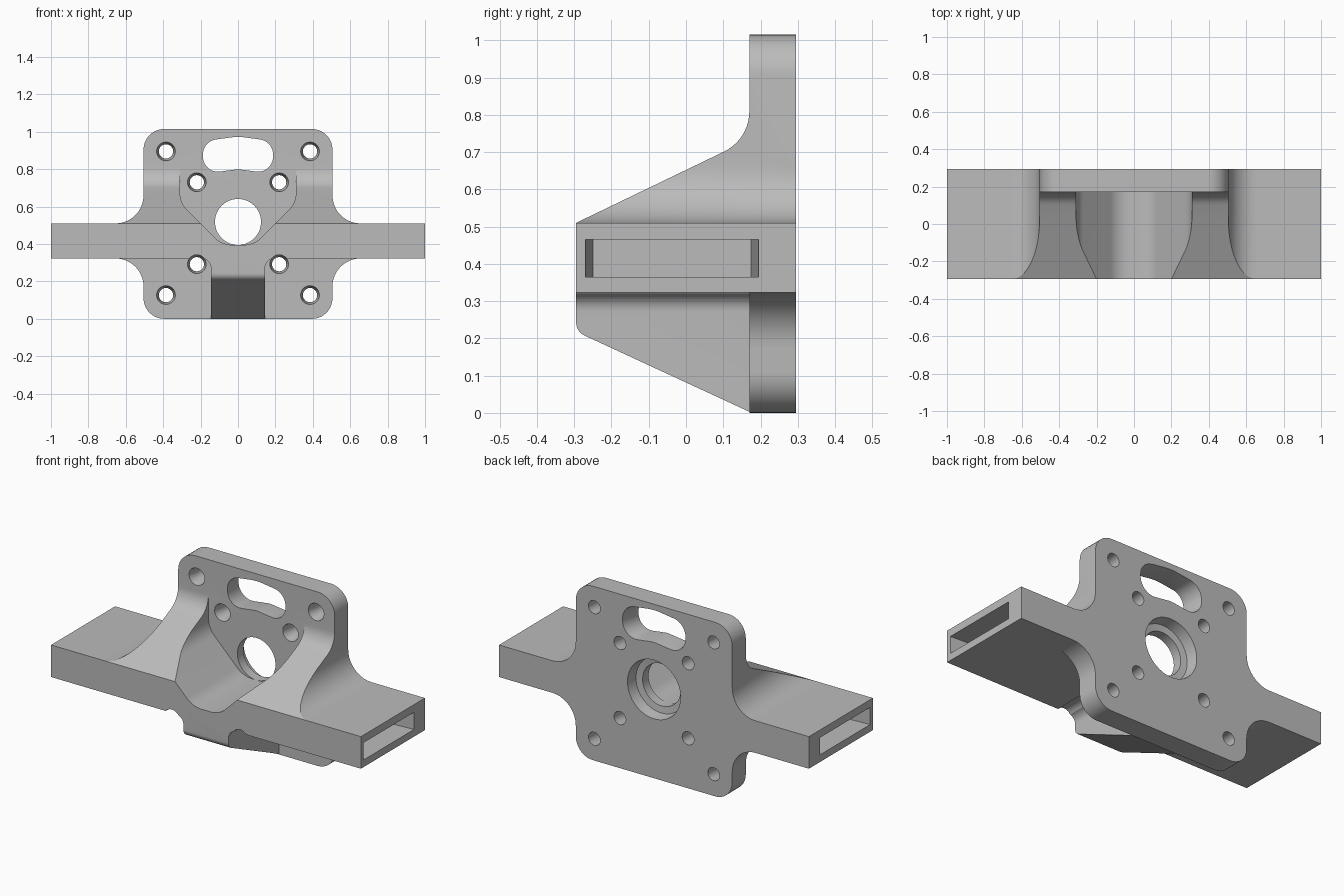
import bpy, bmesh, math
from mathutils import Vector

if "Cube" in bpy.data.objects:
    bpy.data.objects.remove(bpy.data.objects["Cube"])

grey = bpy.data.materials.new("light grey")
grey.diffuse_color = (0.5, 0.5, 0.5, 1)
grey.use_nodes = True
grey.node_tree.nodes["Principled BSDF"].inputs["Base Color"].default_value = grey.diffuse_color


def rounded(points, steps=10):
    """Round each corner (u, v, radius) of a closed outline."""
    out = []
    n = len(points)
    for i, (u, v, r) in enumerate(points):
        p = Vector((u, v))
        if r == 0:
            out.append(p)
            continue
        a = (Vector(points[i - 1][:2]) - p).normalized()
        b = (Vector(points[(i + 1) % n][:2]) - p).normalized()
        half = a.angle(b) / 2
        centre = p + (a + b).normalized() * r / math.sin(half)
        start = p + a * r / math.tan(half) - centre
        end = p + b * r / math.tan(half) - centre
        turn = math.atan2(start.x * end.y - start.y * end.x, start.dot(end))
        for k in range(steps + 1):
            t = turn * k / steps
            c, s = math.cos(t), math.sin(t)
            out.append(centre + Vector((start.x * c - start.y * s,
                                        start.x * s + start.y * c)))
    return out


def mirrored(half):
    """Complete an outline whose right half runs from bottom to top."""
    return half + [(-u, v, r) for u, v, r in reversed(half) if u != 0]


def solid(name, rings):
    """Closed solid through matching rings of 3D points."""
    bm = bmesh.new()
    loops = [[bm.verts.new(p) for p in ring] for ring in rings]
    n = len(loops[0])
    for lo, hi in zip(loops, loops[1:]):
        for i in range(n):
            j = (i + 1) % n
            bm.faces.new((lo[i], lo[j], hi[j], hi[i]))
    bm.faces.new(loops[0][::-1])
    bm.faces.new(loops[-1])
    bmesh.ops.recalc_face_normals(bm, faces=bm.faces)
    mesh = bpy.data.meshes.new(name)
    bm.to_mesh(mesh)
    bm.free()
    mesh.materials.append(grey)
    ob = bpy.data.objects.new(name, mesh)
    bpy.context.collection.objects.link(ob)
    return ob


def along_y(name, outline, y0, y1):
    return solid(name, [[(p.x, y, p.y) for p in outline] for y in (y0, y1)])


def along_x(name, outline, x0, x1):
    return solid(name, [[(x, p.x, p.y) for p in outline] for x in (x0, x1)])


def bore(name, x, z, profile, sides=40):
    """Round cutter along y from (radius, y) stations."""
    ang = [2 * math.pi * i / sides for i in range(sides)]
    return solid(name, [[(x + r * math.cos(a), y, z + r * math.sin(a)) for a in ang]
                        for r, y in profile])


FRONT, FACE, BACK = -0.295, 0.17, 0.295
LOW, HIGH = 0.323, 0.51

# Bracket blank: mounting plate blended into both arms
bracket = along_y("bracket", rounded(mirrored([
    (0.505, 0, 0.11), (0.505, LOW, 0.15), (1, LOW, 0),
    (1, HIGH, 0), (0.505, HIGH, 0.15), (0.505, 1.015, 0.11)])), FRONT, BACK)
cutters = []

# Sloped top of the gussets, blending up into the plate face
slope = (0.734 - HIGH) / (FACE - FRONT)
cutters.append(along_x("upper_clearance", rounded([
    (FRONT - 0.1, HIGH - 0.1 * slope, 0), (FACE, 0.734, 0.12),
    (FACE, 1.2, 0), (FRONT - 0.1, 1.2, 0)]), -0.8, 0.8))

# Space under the arms on both sides of the lower rib
for s in (1, -1):
    cutters.append(along_y("lower_clearance", rounded([
        (s * 0.145, -0.1, 0), (s * 0.145, LOW, 0.05),
        (s * 1.1, LOW, 0), (s * 1.1, -0.1, 0)]), -0.4, FACE))

# Sloped underside of the lower rib
cutters.append(along_x("rib_slope", rounded([
    (FRONT - 0.1, 0.4, 0), (FRONT, 0.4, 0), (FRONT, 0.218, 0.04),
    (FACE, 0.003, 0), (FACE, -0.1, 0), (FRONT - 0.1, -0.1, 0)]), -0.2, 0.2))

# V-shaped trough between the gussets
cutters.append(along_y("trough", rounded(mirrored([
    (0.085, 0.395, 0.133), (0.31, 0.62, 0.13), (0.31, 0.9, 0)])), -0.4, FACE))

# Central bore with a wider seat at the back
cutters.append(bore("centre_bore", 0, 0.518, [
    (0.123, 0.0), (0.123, 0.225), (0.162, 0.23), (0.172, 0.3)], 64))

# Eight tapered screw holes
for x, z in ((0.385, 0.895), (0.22, 0.73), (0.22, 0.292), (0.385, 0.127)):
    for s in (1, -1):
        cutters.append(bore("screw_hole", s * x, z, [
            (0.05, -0.4), (0.05, FACE), (0.038, 0.23), (0.038, 0.31)]))

# Kidney-shaped opening, wider at the back
kidney = rounded(mirrored([(0, 0.8, 0.1), (0.19, 0.775, 0.08),
                           (0.185, 0.95, 0.08), (0, 0.975, 0.3)]))
mid = Vector((0, 0.875))
cutters.append(solid("kidney_opening", [
    [((p - mid).x * k, y, mid.y + (p - mid).y * k) for p in kidney]
    for k, y in ((1, 0.1), (1, 0.21), (1.1, 0.31))]))

# Tapered pocket in each arm end
for s in (1, -1):
    cutters.append(solid("arm_pocket", [
        [(s * x, a, 0.365), (s * x, b, 0.365), (s * x, b, 0.465), (s * x, a, 0.465)]
        for x, a, b in ((1.02, -0.271, 0.196), (0.7, -0.25, 0.175))]))

# Apply all cuts
for c in cutters:
    mod = bracket.modifiers.new(c.name, 'BOOLEAN')
    mod.operation, mod.solver, mod.object = 'DIFFERENCE', 'EXACT', c
bpy.context.view_layer.objects.active = bracket
bracket.select_set(True)
for mod in list(bracket.modifiers):
    bpy.ops.object.modifier_apply(modifier=mod.name)
for c in cutters:
    bpy.data.objects.remove(c)
bpy.ops.object.shade_smooth_by_angle(angle=math.radians(25))
